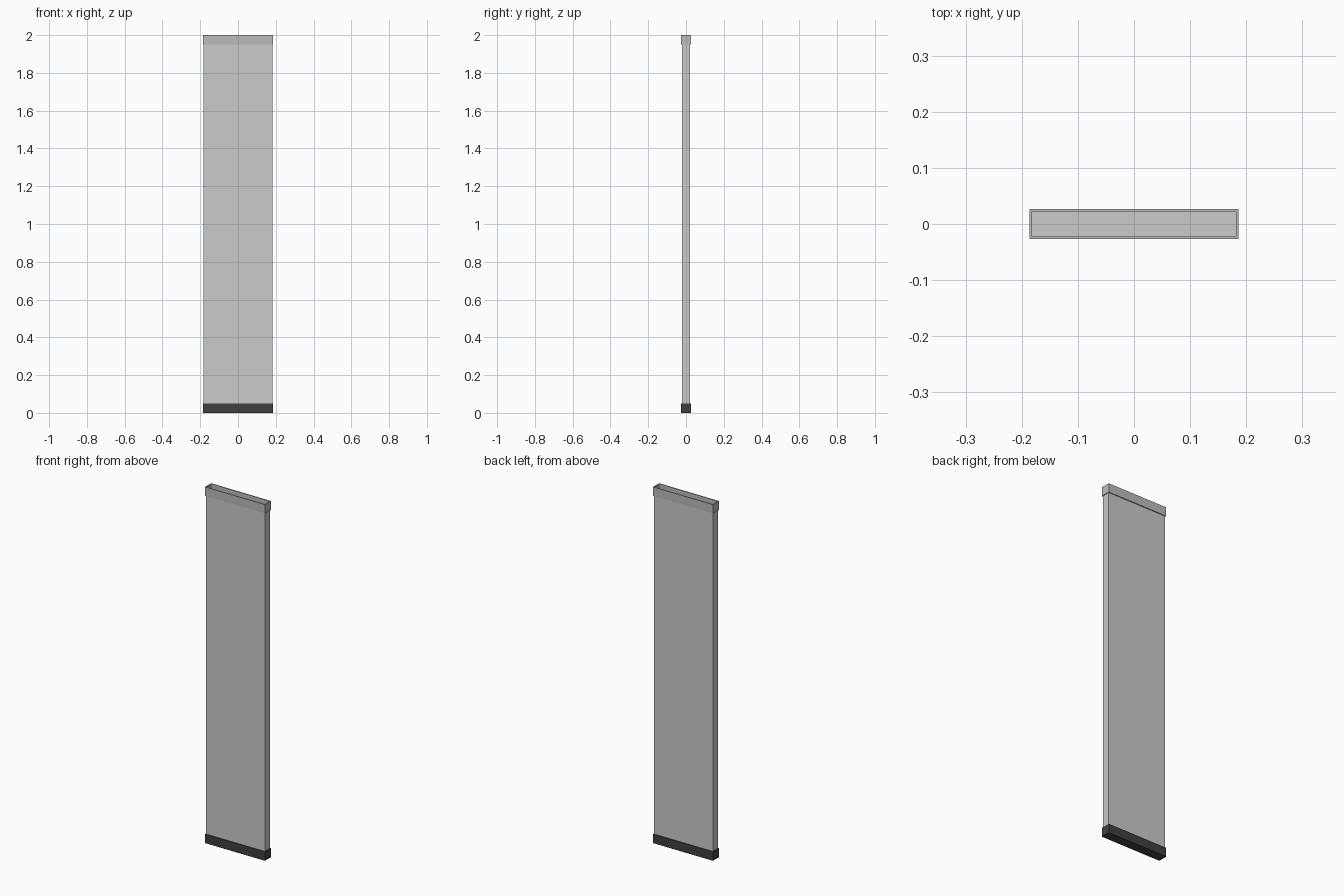
import bpy, bmesh

if "Cube" in bpy.data.objects:
    bpy.data.objects.remove(bpy.data.objects["Cube"])

HX, HY = 0.186, 0.027      # outer half sizes of the end caps
PX, PY = 0.182, 0.022      # half sizes of the panel
CAP = 0.05                 # cap height


def material(name, value):
    m = bpy.data.materials.new(name)
    m.diffuse_color = (value, value, value, 1)
    m.use_nodes = True
    m.node_tree.nodes["Principled BSDF"].inputs["Base Color"].default_value = m.diffuse_color
    return m


def finish(name, bm, mat):
    bmesh.ops.recalc_face_normals(bm, faces=bm.faces)
    me = bpy.data.meshes.new(name)
    bm.to_mesh(me)
    bm.free()
    me.materials.append(mat)
    ob = bpy.data.objects.new(name, me)
    bpy.context.collection.objects.link(ob)
    return ob


def box(name, hx, hy, z0, z1, mat):
    bm = bmesh.new()
    bmesh.ops.create_cube(bm, size=2)
    for v in bm.verts:
        v.co = (v.co.x * hx, v.co.y * hy, z1 if v.co.z > 0 else z0)
    return finish(name, bm, mat)


def frame(name, z0, z1, mat):
    # Open rectangular collar with a wall around the panel
    bm = bmesh.new()
    loops = []
    for hx, hy, z in ((HX, HY, z0), (HX, HY, z1), (PX, PY, z1), (PX, PY, z0)):
        loops.append([bm.verts.new((sx * hx, sy * hy, z))
                      for sx, sy in ((-1, -1), (1, -1), (1, 1), (-1, 1))])
    for i in range(4):
        a, b = loops[i], loops[(i + 1) % 4]
        for j in range(4):
            k = (j + 1) % 4
            bm.faces.new((a[j], a[k], b[k], b[j]))
    return finish(name, bm, mat)


light = material("light_grey", 0.8)
mid = material("mid_grey", 0.5)
dark = material("dark_grey", 0.05)

# Tall flat panel, dark base and open top collar
box("panel", PX, PY, 0.02, 2.0 - CAP + 0.005, light)
box("base", HX, HY, 0.0, CAP, dark)
frame("top_collar", 2.0 - CAP, 2.0, mid)
